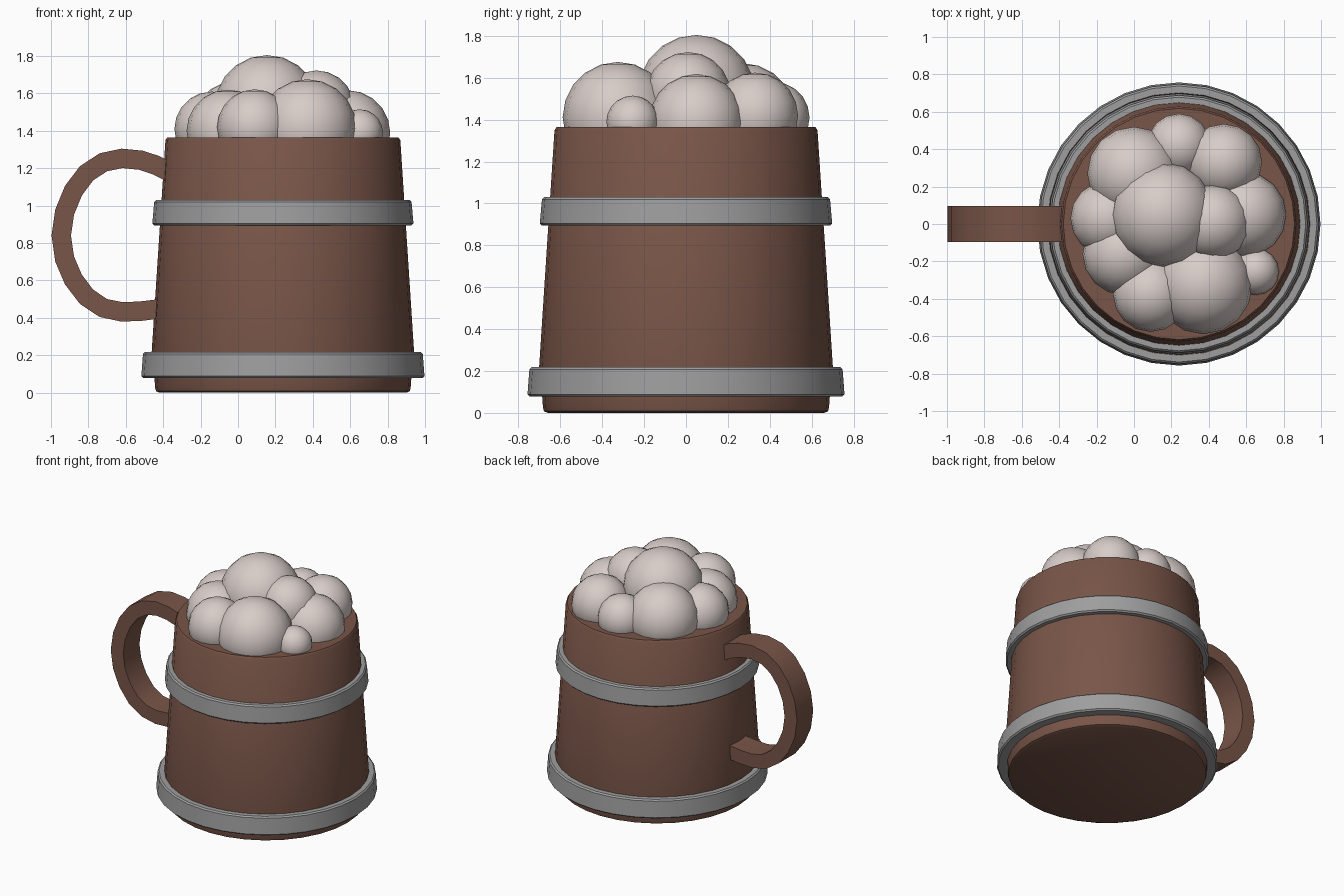
import bpy, bmesh, math
from mathutils import Vector

if "Cube" in bpy.data.objects:
    bpy.data.objects.remove(bpy.data.objects["Cube"])

CX = 0.24      # mug axis
SIDES = 32

def material(name, rgb):
    m = bpy.data.materials.new(name)
    m.diffuse_color = (*rgb, 1)
    m.use_nodes = True
    m.node_tree.nodes["Principled BSDF"].inputs["Base Color"].default_value = m.diffuse_color
    return m

WOOD = material("brown wood", (0.191, 0.091, 0.065))
METAL = material("grey metal", (0.342, 0.342, 0.342))
FOAM = material("cream foam", (0.679, 0.604, 0.578))

def finish(bm, name, mat, angle=35):
    bmesh.ops.recalc_face_normals(bm, faces=bm.faces[:])
    me = bpy.data.meshes.new(name)
    bm.to_mesh(me)
    bm.free()
    me.materials.append(mat)
    ob = bpy.data.objects.new(name, me)
    bpy.context.collection.objects.link(ob)
    bpy.ops.object.select_all(action='DESELECT')
    ob.select_set(True)
    bpy.context.view_layer.objects.active = ob
    bpy.ops.object.shade_smooth_by_angle(angle=math.radians(angle))
    return ob

def lathe(name, profile, mat, closed=False):
    """Revolve (radius, z) points round the mug axis; open profiles get capped."""
    bm = bmesh.new()
    rings = []
    for r, z in profile:
        rings.append([bm.verts.new((CX + r * math.cos(2 * math.pi * i / SIDES),
                                    r * math.sin(2 * math.pi * i / SIDES), z))
                      for i in range(SIDES)])
    pairs = list(zip(rings, rings[1:]))
    if closed:
        pairs.append((rings[-1], rings[0]))
    else:
        bm.faces.new(rings[0])
        bm.faces.new(rings[-1])
    for a, b in pairs:
        for i in range(SIDES):
            j = (i + 1) % SIDES
            bm.faces.new((a[i], a[j], b[j], b[i]))
    return finish(bm, name, mat)

# tapered wooden body with softened rims
lathe("mug_body", [(0.66, 0), (0.678, 0.008), (0.683, 0.025), (0.687, 0.08),
                   (0.702, 0.21), (0.628, 1.35), (0.618, 1.365)], WOOD)

# metal bands
def band(name, r0, z0, r1, z1, b=0.01):
    lathe(name, [(0.6, z0), (r0 - b, z0), (r0, z0 + b), (r1, z1 - b),
                 (r1 - b, z1), (0.6, z1)], METAL, closed=True)

band("lower_band", 0.757, 0.078, 0.748, 0.218)
band("upper_band", 0.698, 0.895, 0.688, 1.03)

# handle: flat strip swept along a curved path in the xz plane
PATH = [(-0.30, 1.14), (-0.38, 1.187), (-0.44, 1.217), (-0.52, 1.243), (-0.62, 1.253),
        (-0.72, 1.232), (-0.81, 1.173), (-0.88, 1.08), (-0.927, 0.965), (-0.945, 0.84),
        (-0.927, 0.715), (-0.88, 0.605), (-0.81, 0.513), (-0.72, 0.453), (-0.62, 0.432),
        (-0.52, 0.436), (-0.43, 0.447), (-0.33, 0.465)]
bm = bmesh.new()
pts = [Vector((x, 0, z)) for x, z in PATH]
sections = []
for i, p in enumerate(pts):
    t = (pts[min(i + 1, len(pts) - 1)] - pts[max(i - 1, 0)]).normalized()
    n = Vector((-t.z, 0, t.x)) * 0.052
    w = Vector((0, 0.097, 0))
    sections.append([bm.verts.new(v) for v in (p + n + w, p + n - w, p - n - w, p - n + w)])
for a, b in zip(sections, sections[1:]):
    for i in range(4):
        j = (i + 1) % 4
        bm.faces.new((a[i], a[j], b[j], b[i]))
bm.faces.new(sections[0])
bm.faces.new(sections[-1])
finish(bm, "handle", WOOD)

# foam bubbles: x, y, z, radius
BUBBLES = [(0.155, 0.05, 1.525, 0.28), (0.0, 0.27, 1.42, 0.25), (0.48, 0.33, 1.42, 0.205),
           (0.42, 0.01, 1.52, 0.203), (0.24, 0.42, 1.41, 0.17), (0.587, 0.05, 1.39, 0.227),
           (0.65, -0.255, 1.39, 0.125), (0.37, -0.325, 1.412, 0.264), (0.09, -0.375, 1.42, 0.202),
           (-0.055, -0.16, 1.40, 0.22), (-0.14, 0.03, 1.41, 0.2)]
for k, (x, y, z, r) in enumerate(BUBBLES):
    bm = bmesh.new()
    bmesh.ops.create_uvsphere(bm, u_segments=16, v_segments=10, radius=r)
    bmesh.ops.translate(bm, verts=bm.verts[:], vec=(x, y, z))
    finish(bm, f"foam_bubble_{k + 1}", FOAM, 60)
